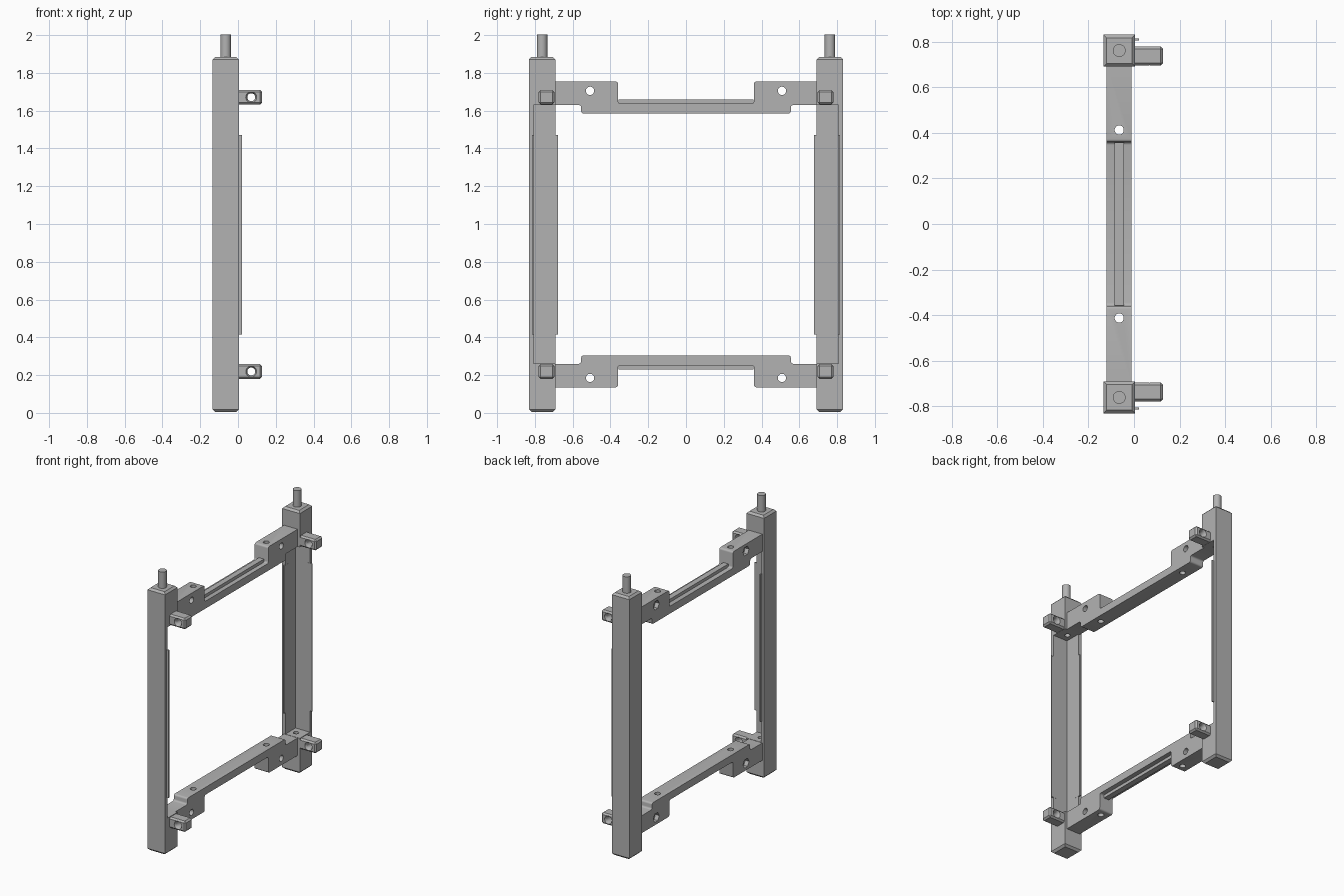
import bpy, bmesh
from mathutils import Matrix, Vector

cube = bpy.data.objects.get("Cube")
if cube:
    bpy.data.objects.remove(cube, do_unlink=True)

MID = 0.945      # mirror height; all parts are built around it
PX, PY = -0.065, 0.762   # post axis

grey = bpy.data.materials.new("plain grey")
grey.use_nodes = True
color = (0.45, 0.45, 0.45, 1)
grey.diffuse_color = color
grey.node_tree.nodes["Principled BSDF"].inputs["Base Color"].default_value = color


def finish(name, bm):
    bmesh.ops.recalc_face_normals(bm, faces=bm.faces)
    mesh = bpy.data.meshes.new(name)
    bm.to_mesh(mesh)
    bm.free()
    obj = bpy.data.objects.new(name, mesh)
    obj.location.z = MID
    mesh.materials.append(grey)
    bpy.context.collection.objects.link(obj)
    return obj


def box(name, x, y, z, chamfer=0, pick=lambda e: True):
    """Box from min/max pairs, with world heights and optional chamfered edges."""
    bm = bmesh.new()
    bmesh.ops.create_cube(bm, size=1)
    for v in bm.verts:
        v.co = Vector([(a + b) / 2 + c * (b - a) for (a, b), c in zip((x, y, z), v.co)])
        v.co.z -= MID
    if chamfer:
        edges = [e for e in bm.edges if pick(e)]
        bmesh.ops.bevel(bm, geom=edges, offset=chamfer, segments=1, affect='EDGES')
    return finish(name, bm)


def cylinder(name, center, axis, r1, r2, depth, sides=32):
    bm = bmesh.new()
    rot = Vector((0, 0, 1)).rotation_difference(Vector(axis)).to_matrix().to_4x4()
    place = Matrix.Translation(Vector(center) - Vector((0, 0, MID))) @ rot
    bmesh.ops.create_cone(bm, cap_ends=True, segments=sides, radius1=r1, radius2=r2,
                          depth=depth, matrix=place)
    return finish(name, bm)


def apply(obj, mod):
    bpy.context.view_layer.objects.active = obj
    bpy.ops.object.modifier_apply(modifier=mod.name)


def cut(obj, *cutters):
    for cutter in cutters:
        cutter.hide_render = True
        mod = obj.modifiers.new("cut", 'BOOLEAN')
        mod.operation, mod.object, mod.solver = 'DIFFERENCE', cutter, 'EXACT'
        apply(obj, mod)
        bpy.data.objects.remove(cutter, do_unlink=True)


def mirror(obj, y=False, z=False):
    mod = obj.modifiers.new("mirror", 'MIRROR')
    mod.use_axis = (False, y, z)
    mod.use_clip = False
    mod.use_mirror_merge = False
    apply(obj, mod)


def smooth(obj):
    bpy.ops.object.select_all(action='DESELECT')
    obj.select_set(True)
    bpy.context.view_layer.objects.active = obj
    bpy.ops.object.shade_smooth_by_angle()


# Posts: chamfered ends, opened into an angle section between the bars
post = box("posts", (-0.134, 0.005), (0.692, 0.832), (0.005, 1.885), 0.014,
           lambda e: abs(e.verts[0].co.z - e.verts[1].co.z) < 0.01)
cut(post, box("recess", (-0.109, 0.1), (0.6, 0.807), (0.262, 1.63)),
    cylinder("socket", (PX, 0.75, MID), (0, 0, 1), 0.018, 0.018, 1.45))
mirror(post, y=True)
smooth(post)

# Thin lips standing out from the two walls of each post
lips = [box("side_lips", (-0.02, 0.021), (0.806, 0.815), (0.415, 1.472)),
        box("inner_lips", (-0.117, -0.108), (0.677, 0.72), (0.415, 1.472))]
for lip in lips:
    mirror(lip, y=True)

# Pins on the post tops
pin = cylinder("pins", (PX, PY, 1.94), (0, 0, 1), 0.028, 0.028, 0.125)
mirror(pin, y=True)
smooth(pin)

# Cross bars: stepped profile with rounded corners
half = [(0.70, 1.63), (0.70, 1.755), (0.36, 1.755), (0.36, 1.638)]
low = [(0.555, 1.585), (0.555, 1.63)]
profile = low + half
profile += [(-y, z) for y, z in reversed(profile)]
bm = bmesh.new()
face = bm.faces.new([bm.verts.new((-0.12, y, z - MID)) for y, z in profile])
ext = bmesh.ops.extrude_face_region(bm, geom=[face])
for v in ext["geom"]:
    if isinstance(v, bmesh.types.BMVert):
        v.co.x = -0.012
corners = [e for e in bm.edges if abs(e.verts[0].co.x - e.verts[1].co.x) > 0.05
           and abs(e.verts[0].co.y) < 0.69]
bmesh.ops.bevel(bm, geom=corners, offset=0.013, segments=4, profile=0.5, affect='EDGES')
bar = finish("cross_bars", bm)
for s in (-1, 1):
    cut(bar, cylinder("side_hole", (PX, s * 0.508, 1.705), (1, 0, 0), 0.022, 0.022, 0.3),
        cylinder("nut_pocket", (-0.12, s * 0.508, 1.705), (1, 0, 0), 0.034, 0.034, 0.06, 6),
        cylinder("upright_hole", (PX, s * 0.413, 1.67), (0, 0, 1), 0.02, 0.02, 0.4))
mirror(bar, z=True)
smooth(bar)

# Ridge along the thin middle of each bar
ridge = box("bar_ridges", (-0.085, -0.045), (-0.358, 0.358), (1.62, 1.66))
mirror(ridge, z=True)

# Lugs with countersunk holes
lug = box("lugs", (-0.02, 0.128), (0.697, 0.78), (1.632, 1.71), 0.011,
          lambda e: max(v.co.x for v in e.verts) > 0.1)
cut(lug, cylinder("lug_hole", (0.07, 0.738, 1.671), (0, 1, 0), 0.021, 0.021, 0.3),
    cylinder("outer_sink", (0.07, 0.78, 1.671), (0, 1, 0), 0.021, 0.037, 0.03),
    cylinder("inner_sink", (0.07, 0.697, 1.671), (0, 1, 0), 0.037, 0.021, 0.03))
mirror(lug, y=True, z=True)
smooth(lug)
